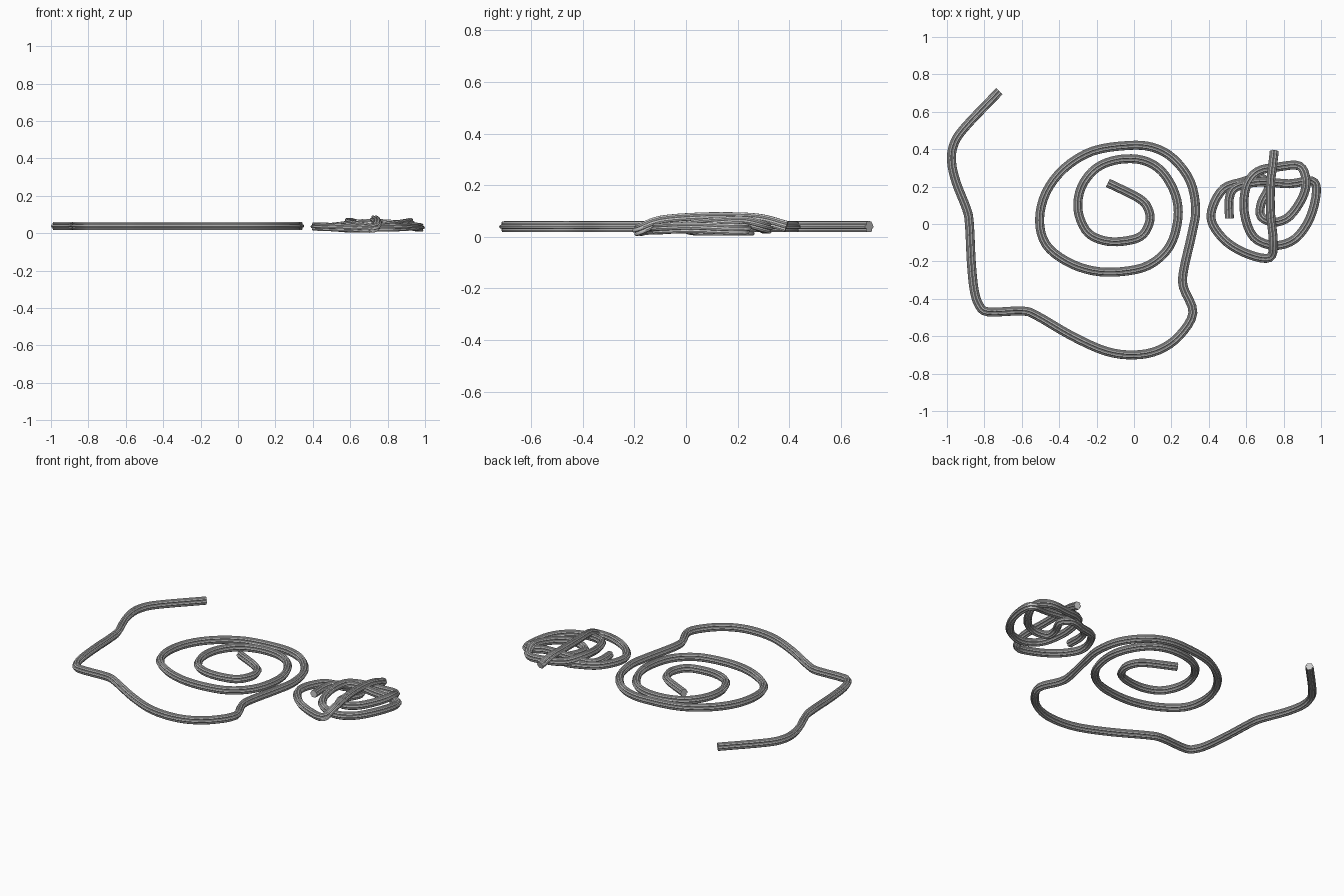
import bpy, bmesh
from math import sin, cos, pi
from mathutils import Vector

if "Cube" in bpy.data.objects:
    bpy.data.objects.remove(bpy.data.objects["Cube"])

STRANDS = 6


def smooth_path(pts, steps):
    # Catmull-Rom through the points
    p = [2 * pts[0] - pts[1]] + pts + [2 * pts[-1] - pts[-2]]
    out = []
    for i in range(1, len(p) - 2):
        a, b, c, d = p[i - 1:i + 3]
        for k in range(steps):
            t = k / steps
            out.append(0.5 * (2 * b + (c - a) * t + (2 * a - 5 * b + 4 * c - d) * t * t
                              + (3 * b - a - 3 * c + d) * t ** 3))
    return out + [pts[-1]]


def profile():
    # ring of round strands merged into one lobed section
    ring, sr = 0.0155, 0.0085
    out = []
    for s in range(STRANDS):
        a = 2 * pi * s / STRANDS
        for k in range(-2, 3):
            b = a + k * pi / 3.4
            out.append((ring * cos(a) + sr * cos(b), ring * sin(a) + sr * sin(b)))
    return out


def rope(name, pts, steps=4):
    path = smooth_path([Vector(p) for p in pts], steps)
    sec = profile()
    n = len(sec)
    bm = bmesh.new()
    rings = []
    for i, c in enumerate(path):
        t = (path[min(i + 1, len(path) - 1)] - path[max(i - 1, 0)]).normalized()
        side = t.cross(Vector((0, 0, 1))).normalized()
        up = side.cross(t)
        rings.append([bm.verts.new(c + side * u + up * v) for u, v in sec])
    for r, q in zip(rings, rings[1:]):
        for j in range(n):
            k = (j + 1) % n
            bm.faces.new((r[j], r[k], q[k], q[j]))
    bm.faces.new(rings[0])
    bm.faces.new(rings[-1])
    bmesh.ops.recalc_face_normals(bm, faces=bm.faces)
    me = bpy.data.meshes.new(name)
    bm.to_mesh(me)
    bm.free()
    ob = bpy.data.objects.new(name, me)
    bpy.context.collection.objects.link(ob)
    bpy.ops.object.select_all(action='DESELECT')
    ob.select_set(True)
    bpy.context.view_layer.objects.active = ob
    bpy.ops.object.shade_smooth_by_angle(angle=0.9)


# Rope laid flat in a spiral with a loose tail
spiral = [(-.72, .71), (-.91, .51), (-.965, .42), (-.975, .33), (-.95, .22), (-.895, .08),
          (-.88, 0), (-.87, -.2), (-.855, -.35), (-.83, -.43), (-.78, -.47), (-.60, -.465),
          (-.52, -.49), (-.33, -.60), (-.15, -.68), (0, -.70), (.13, -.675), (.24, -.60),
          (.315, -.475), (.265, -.34), (.265, -.25), (.31, -.05), (.33, .08), (.30, .23),
          (.21, .35), (.1, .41), (-.03, .42), (-.22, .39), (-.37, .30), (-.47, .17),
          (-.505, .02), (-.47, -.11), (-.36, -.2), (-.22, -.25), (-.07, -.255), (.08, -.22),
          (.19, -.12), (.235, .03), (.22, .16), (.15, .28), (.05, .34), (-.08, .345),
          (-.2, .30), (-.28, .2), (-.30, .08), (-.26, -.03), (-.19, -.08), (-.09, -.095),
          (.03, -.07), (.08, 0), (.08, .07), (.03, .135), (-.14, .22)]
rope("spiral_rope", [(x, y, .039) for x, y in spiral])

# Rope heaped in a loose tangle
tangle = [(.51, .03, .035), (.51, .14, .035), (.55, .2, .04), (.68, .225, .055), (.83, .215, .05),
          (.95, .23, .032), (.975, .17, .03), (.94, .03, .036), (.86, -.08, .032),
          (.75, -.115, .03), (.64, -.07, .042), (.59, .06, .055), (.6, .2, .06),
          (.66, .28, .045), (.77, .305, .035), (.885, .31, .035), (.92, .23, .058),
          (.9, .14, .055), (.83, .04, .045), (.75, .01, .035), (.68, .04, .026),
          (.68, .11, .026), (.72, .2, .026), (.67, .25, .026), (.58, .225, .026),
          (.48, .19, .035), (.42, .09, .036), (.42, 0, .035), (.5, -.1, .032),
          (.62, -.165, .028), (.725, -.18, .026), (.745, -.1, .06), (.73, .06, .073),
          (.73, .21, .073), (.74, .3, .065), (.75, .39, .04)]
rope("tangled_rope", tangle)
